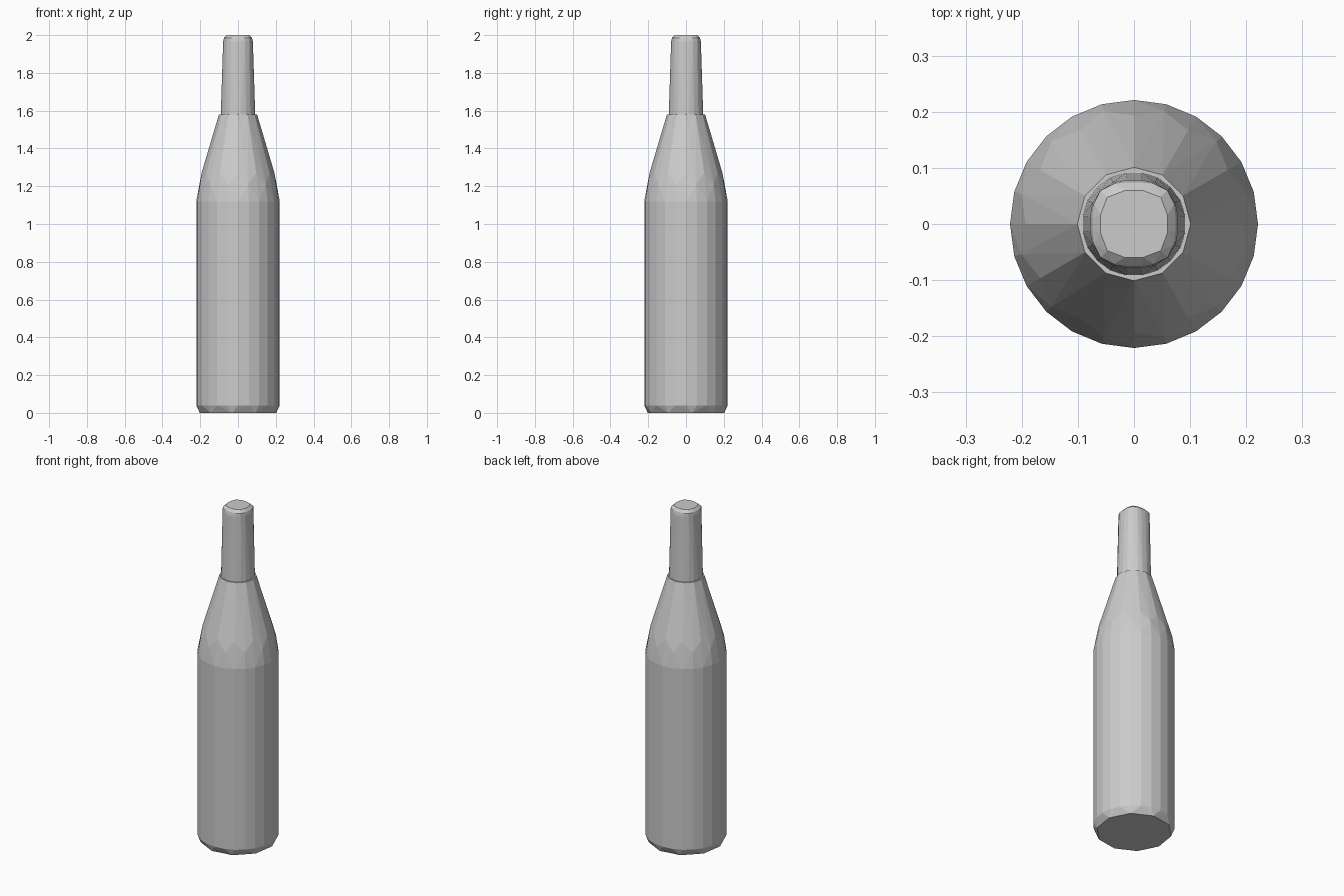
import bpy
import bmesh
from math import cos, sin, pi, radians

cube = bpy.data.objects.get("Cube")
if cube:
    bpy.data.objects.remove(cube, do_unlink=True)

# One plain grey for the whole bottle
grey = bpy.data.materials.new("bottle_grey")
grey.use_nodes = True
colour = (0.6, 0.6, 0.6, 1)
grey.diffuse_color = colour
grey.node_tree.nodes["Principled BSDF"].inputs["Base Color"].default_value = colour


def ring(sides, radius, z, turn=0.0, squareness=2.0):
    """Points round the axis; squareness above 2 gives a rounded square."""
    points = []
    for i in range(sides):
        a = 2 * pi * (i + turn) / sides
        c, s = cos(a), sin(a)
        r = radius / (abs(c) ** squareness + abs(s) ** squareness) ** (1 / squareness)
        points.append((r * c, r * s, z))
    return points


def faceted(name, rings):
    """Flat-faced convex part wrapped around a stack of rings."""
    bm = bmesh.new()
    for points in rings:
        for p in points:
            bm.verts.new(p)
    result = bmesh.ops.convex_hull(bm, input=bm.verts[:])
    unused = {g for g in result["geom_interior"] if isinstance(g, bmesh.types.BMVert)}
    bmesh.ops.delete(bm, geom=list(unused), context="VERTS")
    bmesh.ops.dissolve_limit(bm, angle_limit=radians(1), verts=bm.verts[:], edges=bm.edges[:])
    bmesh.ops.recalc_face_normals(bm, faces=bm.faces[:])
    mesh = bpy.data.meshes.new(name)
    bm.to_mesh(mesh)
    bm.free()
    mesh.materials.append(grey)
    obj = bpy.data.objects.new(name, mesh)
    bpy.context.collection.objects.link(obj)
    return obj


# Body: chipped foot, straight wall, rounded shoulder and sloping cone
faceted("body", [
    ring(10, 0.205, 0.0, 0.25),
    ring(24, 0.221, 0.04),
    ring(24, 0.221, 1.12),
    ring(12, 0.208, 1.21, 0.5),
    ring(12, 0.193, 1.27),
    ring(12, 0.101, 1.58),
])

# Neck: slightly tapered, set into the cone, with a squarish closed tip
faceted("neck", [
    ring(20, 0.093, 1.56, 0.5),
    ring(20, 0.079, 1.965, 0.5, 2.5),
    ring(20, 0.074, 1.985, 0.5, 3.2),
    ring(12, 0.060, 2.0, 0.5, 3.0),
])
